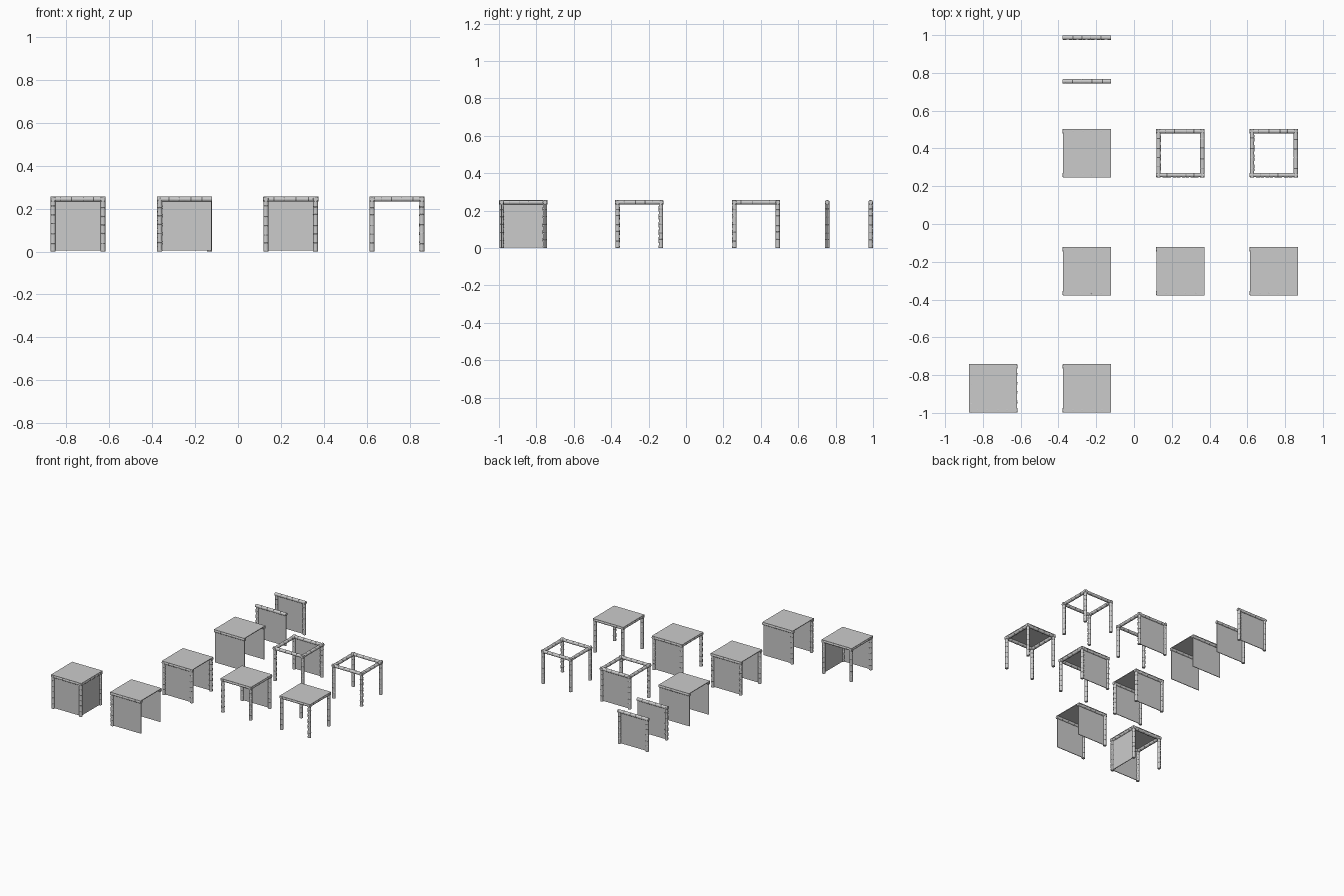
import bpy, bmesh, random
from math import cos, sin, pi
from mathutils import Vector

if "Cube" in bpy.data.objects:
    bpy.data.objects.remove(bpy.data.objects["Cube"])

random.seed(4)
R, H, T = 0.0125, 0.257, 0.116     # pole radius, top height, half pole spacing
BEAM_Z = H - R
FULL = 2 * (T + R)


def finish(name, bm):
    bmesh.ops.recalc_face_normals(bm, faces=bm.faces)
    me = bpy.data.meshes.new(name)
    bm.to_mesh(me)
    bm.free()
    ob = bpy.data.objects.new(name, me)
    bpy.context.collection.objects.link(ob)
    return ob


def pole(name, start, axis, length, segments):
    """Jointed cane: slightly waisted segments with narrow grooves between."""
    cuts = [0] + [(i + random.uniform(-.12, .12)) / segments for i in range(1, segments)] + [1]
    profile = []
    for a, b in zip(cuts, cuts[1:]):
        a, b = a * length, b * length
        profile += [(a, R * .9), (a + .002, R), ((a + b) / 2, R * .94), (b - .002, R), (b, R * .9)]
    axis = Vector(axis)
    u = axis.orthogonal().normalized()
    v = axis.cross(u)
    bm = bmesh.new()
    n, rings, last = 12, [], None
    for t, r in profile:
        if last == (t, r):
            continue
        last = (t, r)
        c = Vector(start) + axis * t
        rings.append([bm.verts.new(c + (u * cos(2 * pi * k / n) + v * sin(2 * pi * k / n)) * r)
                      for k in range(n)])
    for p, q in zip(rings, rings[1:]):
        for k in range(n):
            bm.faces.new((p[k], p[(k + 1) % n], q[(k + 1) % n], q[k]))
    bm.faces.new(rings[0])
    bm.faces.new(rings[-1])
    ob = finish(name, bm)
    bpy.ops.object.select_all(action='DESELECT')
    ob.select_set(True)
    bpy.context.view_layer.objects.active = ob
    bpy.ops.object.shade_smooth_by_angle()


def panel(name, center, size):
    bm = bmesh.new()
    bmesh.ops.create_cube(bm, size=1)
    for v in bm.verts:
        v.co = Vector(center) + Vector([a * b for a, b in zip(v.co, size)])
    finish(name, bm)


def post(name, x, y):
    pole(name + "_post", (x, y, 0), (0, 0, 1), H - R * .5, 6)


def beam_x(name, x, y):
    pole(name + "_beam", (x - FULL / 2, y, BEAM_Z), (1, 0, 0), FULL, 5)


def beam_y(name, x, y):
    pole(name + "_side_beam", (x, y - FULL / 2, BEAM_Z), (0, 1, 0), FULL, 5)


def wall(name, x, y, along_x=True):
    w, t = FULL - .006, .005
    panel(name + "_wall", (x, y, BEAM_Z / 2 + .002),
          (w, t, BEAM_Z - .004) if along_x else (t, w, BEAM_Z - .004))


def module(name, x, y, posts="LR", walls="", sides=True, roof=True):
    """Square bay; walls are any of F(ront), B(ack), R(ight)."""
    for sy, label in ((-1, "front"), (1, "back")):
        py = y + sy * T
        beam_x(f"{name}_{label}", x, py)
        for p in posts:
            post(f"{name}_{label}_{'left' if p == 'L' else 'right'}", x + (T if p == 'R' else -T), py)
        if label[0].upper() in walls:
            wall(f"{name}_{label}", x, py)
    if "R" in walls:
        wall(name + "_right", x + T, y, False)
    if sides:
        for sx, label in ((-1, "left"), (1, "right")):
            beam_y(f"{name}_{label}", x + sx * T, y)
    if roof:
        panel(name + "_roof", (x, y, H - .003), (FULL - .002, FULL - .002, .005))


X = [-.746, -.249, .246, .741]
Y = [-.87, -.25, .375]

# Roofed bays
module("corner_bay", X[0], Y[0], walls="FR")
module("end_passage", X[1], Y[0], posts="L", walls="FB", sides=False)
module("passage", X[1], Y[1], walls="FB", sides=False)
module("middle_passage", X[1], Y[2], posts="", walls="FB", sides=False)
module("one_wall_bay", X[2], Y[1], walls="B")
module("open_bay", X[3], Y[1])

# Unroofed frames
module("one_wall_frame", X[2], Y[2], walls="B", roof=False)
module("open_frame", X[3], Y[2], roof=False)

# Freestanding wall sections
for name, y, ends in (("inner_section", .755, (-1,)), ("outer_section", .987, (-1, 1))):
    beam_x(name, X[1], y)
    wall(name, X[1], y)
    for s in ends:
        post(f"{name}_{'left' if s < 0 else 'right'}", X[1] + s * T, y)
